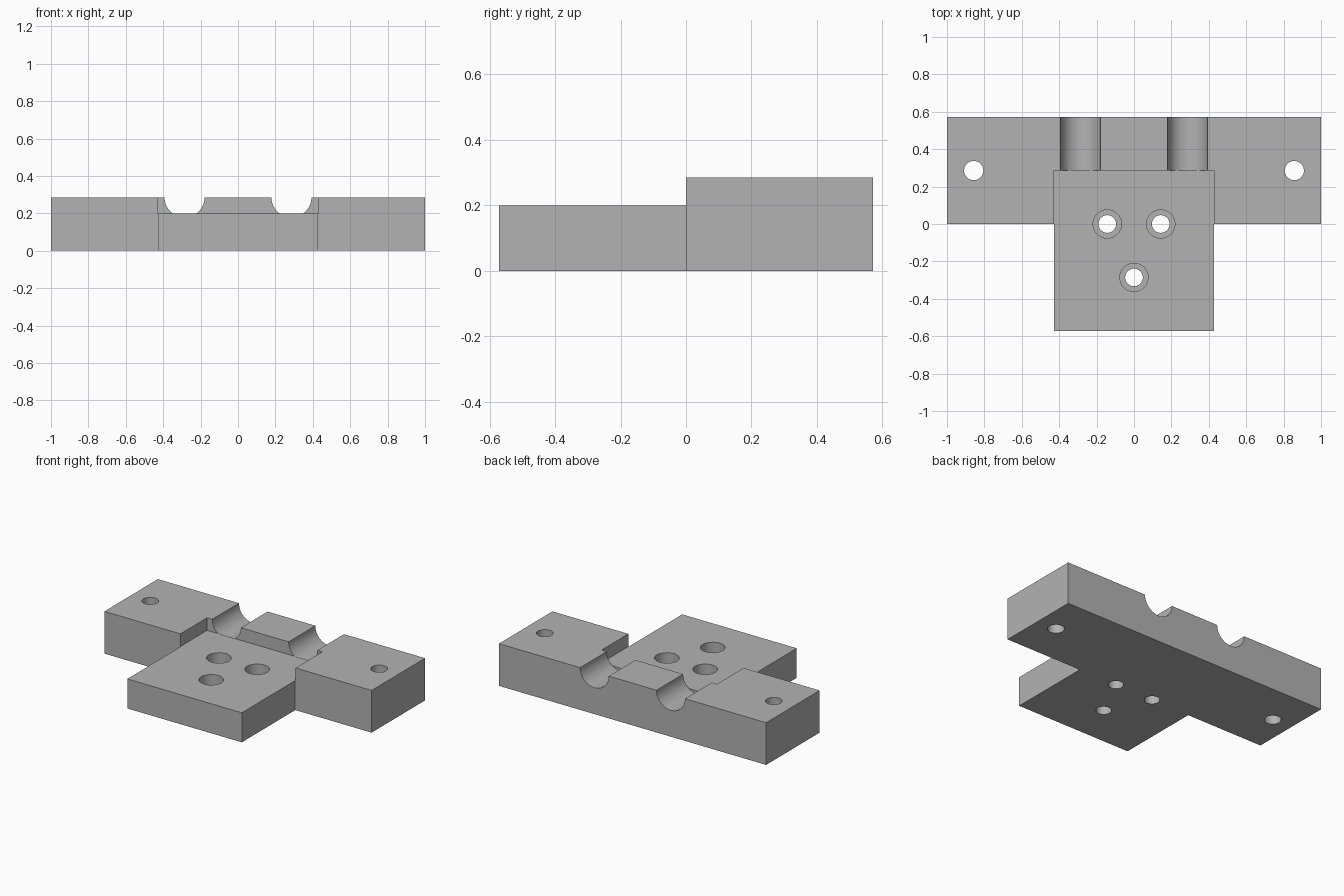
import bpy
import bmesh
from math import pi, radians
from mathutils import Matrix, Vector

cube = bpy.data.objects.get("Cube")
if cube:
    bpy.data.objects.remove(cube, do_unlink=True)

U = 1 / 70                      # one millimetre in scene units
BAR_W, BAR_D, BAR_H = 140 * U, 40 * U, 20 * U
PLATE_W, PLATE_H = 60 * U, 14 * U
POCKET_W, POCKET_Y = 60.4 * U, 20 * U
OVER = 0.1                      # cutter overshoot

grey = bpy.data.materials.new("machined_grey")
grey.use_nodes = True
colour = (0.45, 0.45, 0.45, 1)
grey.diffuse_color = colour
grey.node_tree.nodes["Principled BSDF"].inputs["Base Color"].default_value = colour


def make_object(name, bm):
    mesh = bpy.data.meshes.new(name)
    bmesh.ops.recalc_face_normals(bm, faces=bm.faces)
    bm.to_mesh(mesh)
    bm.free()
    mesh.materials.append(grey)
    obj = bpy.data.objects.new(name, mesh)
    bpy.context.collection.objects.link(obj)
    return obj


def box(name, low, high):
    low, high = Vector(low), Vector(high)
    bm = bmesh.new()
    bmesh.ops.create_cube(bm, size=1, matrix=Matrix.Translation((low + high) / 2)
                          @ Matrix.Diagonal((*(high - low), 1)))
    return make_object(name, bm)


def cylinder(name, centre, radius, length, along_y=False):
    turn = Matrix.Rotation(pi / 2 if along_y else 0, 4, 'X')
    bm = bmesh.new()
    bmesh.ops.create_cone(bm, cap_ends=True, segments=48, radius1=radius, radius2=radius,
                          depth=length, matrix=Matrix.Translation(centre) @ turn)
    return make_object(name, bm)


# T-shaped block, extruded from its outline
half = [(PLATE_W / 2, -BAR_D), (PLATE_W / 2, 0), (BAR_W / 2, 0), (BAR_W / 2, BAR_D)]
outline = half + [(-x, y) for x, y in reversed(half)]
bm = bmesh.new()
base = bm.faces.new([bm.verts.new((x, y, 0)) for x, y in outline])
top = bmesh.ops.extrude_face_region(bm, geom=[base])["geom"]
bmesh.ops.translate(bm, vec=(0, 0, BAR_H),
                    verts=[v for v in top if isinstance(v, bmesh.types.BMVert)])
body = make_object("mounting_block", bm)

# Pocket that lowers the front plate
cutters = [box("pocket_cutter", (-POCKET_W / 2, -BAR_D - OVER, PLATE_H),
               (POCKET_W / 2, POCKET_Y, BAR_H + OVER))]

# Round grooves in the rear, and the outer bolt holes
for side in (-1, 1):
    length = BAR_D - POCKET_Y + OVER
    cutters.append(cylinder("groove_cutter", (side * 20 * U, POCKET_Y + length / 2, BAR_H),
                            7.5 * U, length, along_y=True))
    cutters.append(cylinder("bolt_hole_cutter", (side * 60 * U, POCKET_Y, BAR_H / 2),
                            3.6 * U, BAR_H + OVER))

# Counterbored holes in the plate
BORE_DEPTH = 8 * U
for x, y in ((-10, 0), (10, 0), (0, -20)):
    cutters.append(cylinder("screw_hole_cutter", (x * U, y * U, PLATE_H / 2),
                            3.3 * U, PLATE_H + OVER))
    bore = BORE_DEPTH + OVER
    cutters.append(cylinder("counterbore_cutter",
                            (x * U, y * U, PLATE_H - BORE_DEPTH + bore / 2), 5.3 * U, bore))

# Apply the cuts, then discard the cutters
bpy.context.view_layer.objects.active = body
body.select_set(True)
for cutter in cutters:
    mod = body.modifiers.new("cut", 'BOOLEAN')
    mod.operation = 'DIFFERENCE'
    mod.solver = 'EXACT'
    mod.object = cutter
    bpy.ops.object.modifier_apply(modifier=mod.name)
    bpy.data.objects.remove(cutter, do_unlink=True)

bpy.ops.object.select_all(action='DESELECT')
body.select_set(True)
bpy.ops.object.shade_smooth_by_angle(angle=radians(30))
